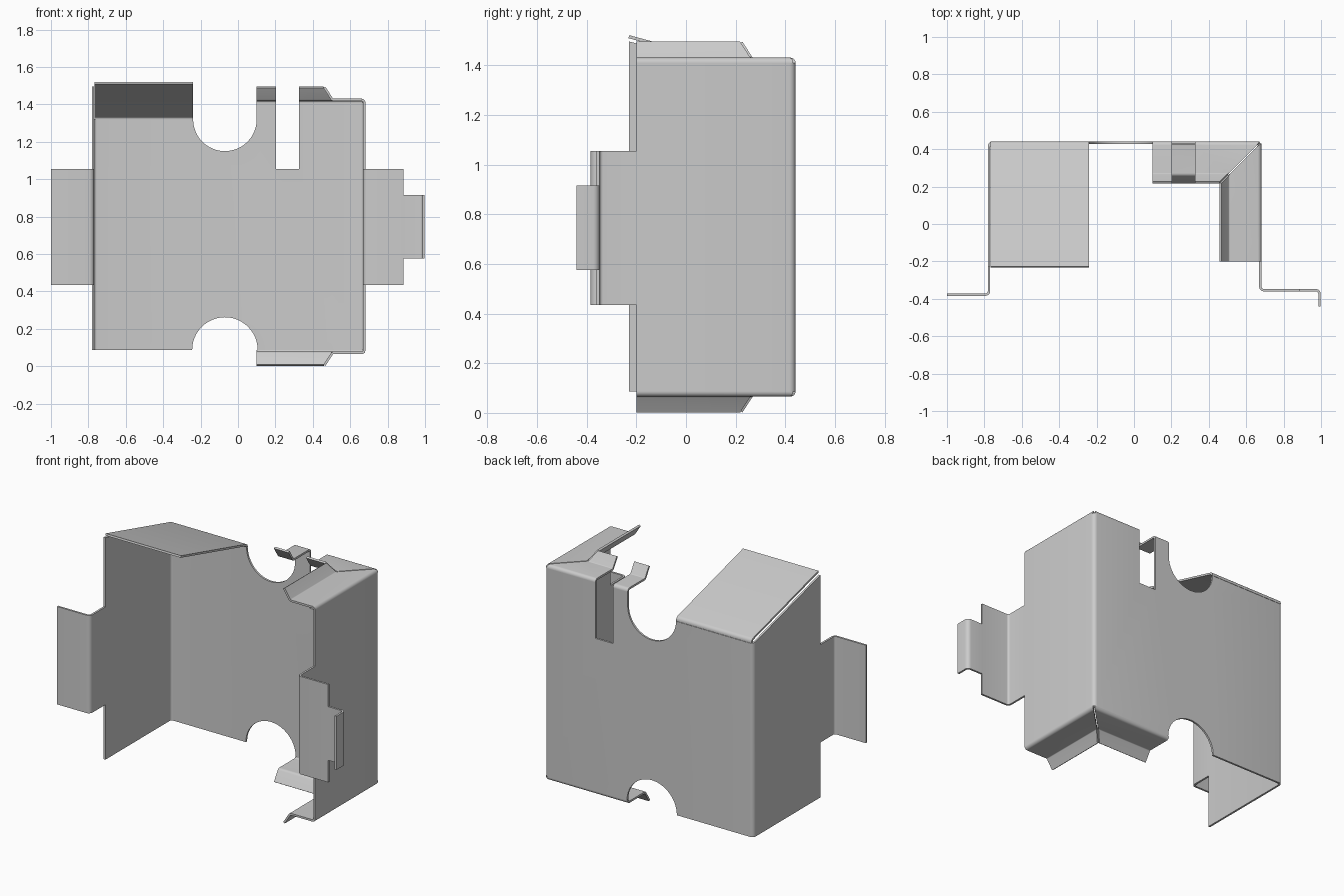
import bpy, bmesh, math
from mathutils import Vector

cube = bpy.data.objects.get("Cube")
if cube:
    bpy.data.objects.remove(cube, do_unlink=True)

THICK = 0.0125
MID_Z = 0.748

steel = bpy.data.materials.new("light grey steel")
steel.use_nodes = True
colour = (0.6, 0.6, 0.6, 1)
steel.diffuse_color = colour
steel.node_tree.nodes["Principled BSDF"].inputs["Base Color"].default_value = colour


def rounded(points, radius, steps=5):
    """Replace each inner corner of a path by a bend arc."""
    pts = [Vector(p) for p in points]
    out = [pts[0]]
    for a, b, c in zip(pts, pts[1:], pts[2:]):
        u, v = (a - b).normalized(), (c - b).normalized()
        half = u.angle(v) / 2
        centre = b + (u + v).normalized() * radius / math.sin(half)
        start = (b + u * radius / math.tan(half) - centre).normalized()
        end = (b + v * radius / math.tan(half) - centre).normalized()
        for i in range(steps + 1):
            out.append(centre + start.slerp(end, i / steps) * radius)
    return out + [pts[-1]]


def activate(ob):
    bpy.ops.object.select_all(action='DESELECT')
    ob.select_set(True)
    bpy.context.view_layer.objects.active = ob


def new_object(name, bm):
    mesh = bpy.data.meshes.new(name)
    bm.to_mesh(mesh)
    bm.free()
    ob = bpy.data.objects.new(name, mesh)
    bpy.context.collection.objects.link(ob)
    return ob


def bent_sheet(name, path, sweep, radius=0.018, mitre=None):
    """Sweep a bent path along a vector and give it sheet thickness."""
    bm = bmesh.new()
    rows = [[bm.verts.new(p + Vector(off)) for p in rounded(path, radius)]
            for off in ((0, 0, 0), sweep)]
    for i in range(len(rows[0]) - 1):
        bm.faces.new((rows[0][i], rows[0][i + 1], rows[1][i + 1], rows[1][i]))
    if mitre:
        bmesh.ops.bisect_plane(bm, geom=bm.verts[:] + bm.edges[:] + bm.faces[:],
                               plane_co=mitre[0], plane_no=mitre[1], clear_outer=True)
    ob = new_object(name, bm)
    ob.data.materials.append(steel)
    mod = ob.modifiers.new("thickness", 'SOLIDIFY')
    mod.thickness, mod.offset = THICK, 0
    mod.use_even_offset = True
    activate(ob)
    bpy.ops.object.modifier_apply(modifier=mod.name)
    return ob


def prism(outline, direction):
    """Solid cutter from an outline pushed along a vector."""
    bm = bmesh.new()
    face = bm.faces.new([bm.verts.new(p) for p in outline])
    top = bmesh.ops.extrude_face_region(bm, geom=[face])["geom"]
    bmesh.ops.translate(bm, vec=direction,
                        verts=[v for v in top if isinstance(v, bmesh.types.BMVert)])
    bmesh.ops.recalc_face_normals(bm, faces=bm.faces)
    return new_object("cutter", bm)


def box(x0, x1, y0, y1, z0, z1):
    return prism([(x0, y0, z0), (x1, y0, z0), (x1, y1, z0), (x0, y1, z0)], (0, 0, z1 - z0))


def disc(x, z, r, n=48):
    ring = [(x + r * math.cos(math.tau * i / n), 0.3, z + r * math.sin(math.tau * i / n))
            for i in range(n)]
    return prism(ring, (0, 0.3, 0))


def cut(ob, cutters):
    for cutter in cutters:
        mod = ob.modifiers.new("cut", 'BOOLEAN')
        mod.operation, mod.solver, mod.object = 'DIFFERENCE', 'EXACT', cutter
        activate(ob)
        bpy.ops.object.modifier_apply(modifier=mod.name)
        bpy.data.objects.remove(cutter, do_unlink=True)


def finish(ob):
    activate(ob)
    bpy.ops.object.shade_smooth_by_angle(angle=math.radians(30))


# Main bracket: back wall, two side walls and mounting ears in one folded sheet
low, high, fold = 2 * MID_Z - 1.409, 1.6, 1.409
plan = [(-1, -.378), (-.775, -.378), (-.775, .435), (.675, .435),
        (.675, -.354), (.992, -.354), (.992, -.44)]
bracket = bent_sheet("bracket_body", [(x, y, low) for x, y in plan], (0, 0, high - low), .02)

slope = 0.27
def wall_top(y):
    return 1.316 + slope * (.435 - y)

cutters = [
    # trim the ears to height
    box(-1.1, -.5, -1, -.23, 1.055, 2), box(-1.1, -.5, -1, -.23, -1, .435),
    box(.5, 1.1, -1, -.2, 1.055, 2), box(.5, 1.1, -1, -.2, -1, .435),
    box(.885, 1.1, -1, -.2, .915, 2), box(.885, 1.1, -1, -.2, -1, .575),
    # sloped top of the left-hand portion
    prism([(-1.2, y, z) for y, z in ((.6, wall_top(.6)), (-.6, wall_top(-.6)), (-.6, 2), (.6, 2))],
          (1.13, 0, 0)),
    # straight top of the right-hand portion
    box(-.1, 1.2, -.6, .6, fold, 2),
    # round notches and the slot
    box(-.24, .1, .3, .6, 1.32, 2), disc(-.07, 1.32, .17), disc(-.07, low, .175),
    box(.203, .326, .3, .6, 1.055, 2),
]
cut(bracket, cutters)
finish(bracket)

# Sloping roof flap
flap = bent_sheet("roof_flap", [(-.768, .435, 1.316), (-.768, .435, 1.335),
                                (-.768, -.23, 1.335 + slope * .665)], (.528, 0, 0))
finish(flap)

# Flanges with raised lips, mitred at the corner, above and below
lip = [(0, fold), (0, 1.424), (.17, 1.424), (.213, 1.491)]
for label, sign in (("top", 1), ("bottom", -1)):
    section = [(d, MID_Z + sign * (z - MID_Z)) for d, z in lip]
    back = bent_sheet(label + "_back_flange", [(.1, .435 - d, z) for d, z in section],
                      (.6, 0, 0), .0145, ((.671, .435, 0), (1, -1, 0)))
    if sign > 0:
        cut(back, [box(.203, .326, .1, .6, 1.3, 2)])
    finish(back)
    side = bent_sheet(label + "_side_flange", [(.675 - d, -.2, z) for d, z in section],
                      (0, .65, 0), .0145, ((.675, .431, 0), (-1, 1, 0)))
    finish(side)
